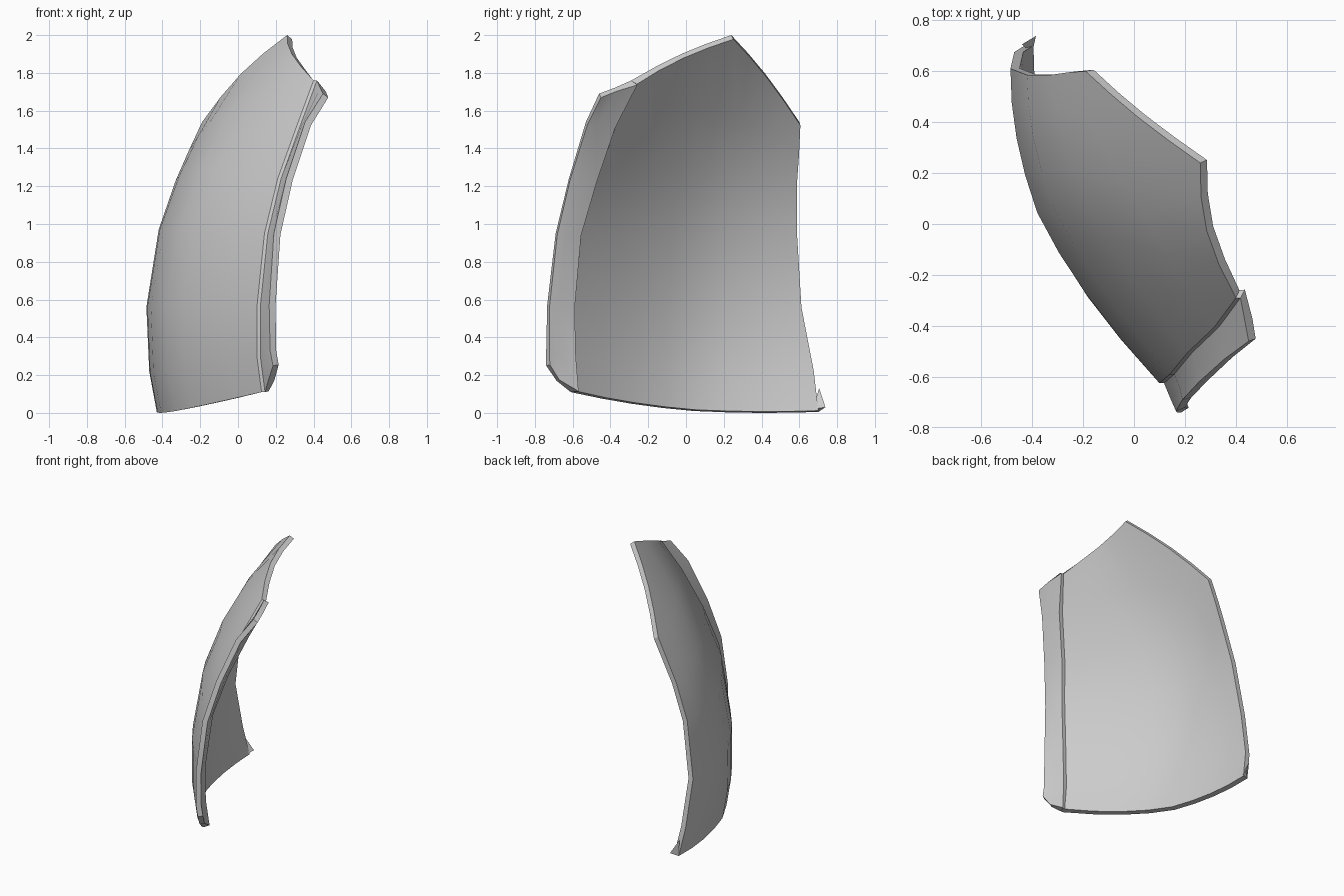
import bpy, bmesh, math
from mathutils import Vector

if "Cube" in bpy.data.objects:
    bpy.data.objects.remove(bpy.data.objects["Cube"])

# Key curves of the outer skin, each running from bottom to top
back = [(-.43, .70, .005), (-.47, .675, .22), (-.485, .61, .56), (-.42, .585, .97),
        (-.33, .585, 1.23), (-.26, .595, 1.39), (-.19, .60, 1.54)]
middle = [(-.33, .04, .01), (-.37, .04, .22), (-.38, .045, .56), (-.315, .065, .97),
          (-.19, .09, 1.30), (-.025, .15, 1.62), (.26, .24, 2.0)]
crease = [(.125, -.61, .11), (.10, -.62, .30), (.10, -.625, .56), (.14, -.59, .95),
          (.21, -.505, 1.24), (.315, -.405, 1.53), (.40, -.29, 1.76)]
lip = [(.16, -.685, .17), (.145, -.69, .30), (.145, -.69, .56), (.18, -.645, .95),
       (.25, -.57, 1.24), (.345, -.48, 1.54), (.435, -.38, 1.72)]
rim = [(.185, -.74, .25), (.17, -.74, .33), (.165, -.735, .57), (.19, -.69, .95),
       (.255, -.62, 1.24), (.355, -.53, 1.54), (.45, -.46, 1.69)]
SEGMENTS = 8
STEP = Vector((.018, .0, .0))       # small inward step where the strip begins


def across(a, m, b, s, t):
    """Point between a, m and b: parabola, blending to a peaked edge at the top."""
    a, m, b = Vector(a), Vector(m), Vector(b)
    curve = a * (1 - s) * (1 - 2 * s) + m * 4 * s * (1 - s) + b * s * (2 * s - 1)
    line = a.lerp(m, 2 * s) if s < .5 else m.lerp(b, 2 * s - 1)
    bulge = Vector((-.02, .0, .025)) if s < .5 else Vector((-.045, .0, .02))
    line += bulge * t ** 4 * abs(math.sin(2 * math.pi * s))
    flat = t ** 4
    if s < .5:
        flat = max(flat, .4)
    return curve.lerp(line, flat)


def add_object(name, bm):
    mesh = bpy.data.meshes.new(name)
    bm.to_mesh(mesh)
    bm.free()
    ob = bpy.data.objects.new(name, mesh)
    bpy.context.collection.objects.link(ob)
    return ob


# Curved panel with the stepped strip along its front edge
bm = bmesh.new()
rows = []
for i in range(len(back)):
    t = i / (len(back) - 1)
    pts = [across(back[i], middle[i], crease[i], k / SEGMENTS, t)
           for k in range(SEGMENTS + 1)]
    pts += [Vector(crease[i]) + STEP, lip[i], rim[i]]
    rows.append([bm.verts.new(p) for p in pts])
for low, high in zip(rows, rows[1:]):
    for k in range(len(low) - 1):
        bm.faces.new((low[k], low[k + 1], high[k + 1], high[k]))
panel = add_object("curved_panel", bm)

# Wall thickness, grown inwards
solid = panel.modifiers.new("thickness", 'SOLIDIFY')
solid.thickness = .036
solid.offset = -1
solid.use_even_offset = True

# Small pointed tab at the lower back corner
bm = bmesh.new()
for p in [(-.43, .70, .005), (-.385, .738, .03), (-.40, .67, .02), (-.44, .705, .13)]:
    bm.verts.new(p)
bmesh.ops.convex_hull(bm, input=bm.verts)
add_object("corner_tab", bm)

# Smooth skin with sharp edges
bpy.ops.object.select_all(action='DESELECT')
panel.select_set(True)
bpy.context.view_layer.objects.active = panel
bpy.ops.object.modifier_apply(modifier="thickness")
bpy.ops.object.shade_smooth_by_angle(angle=.5)
